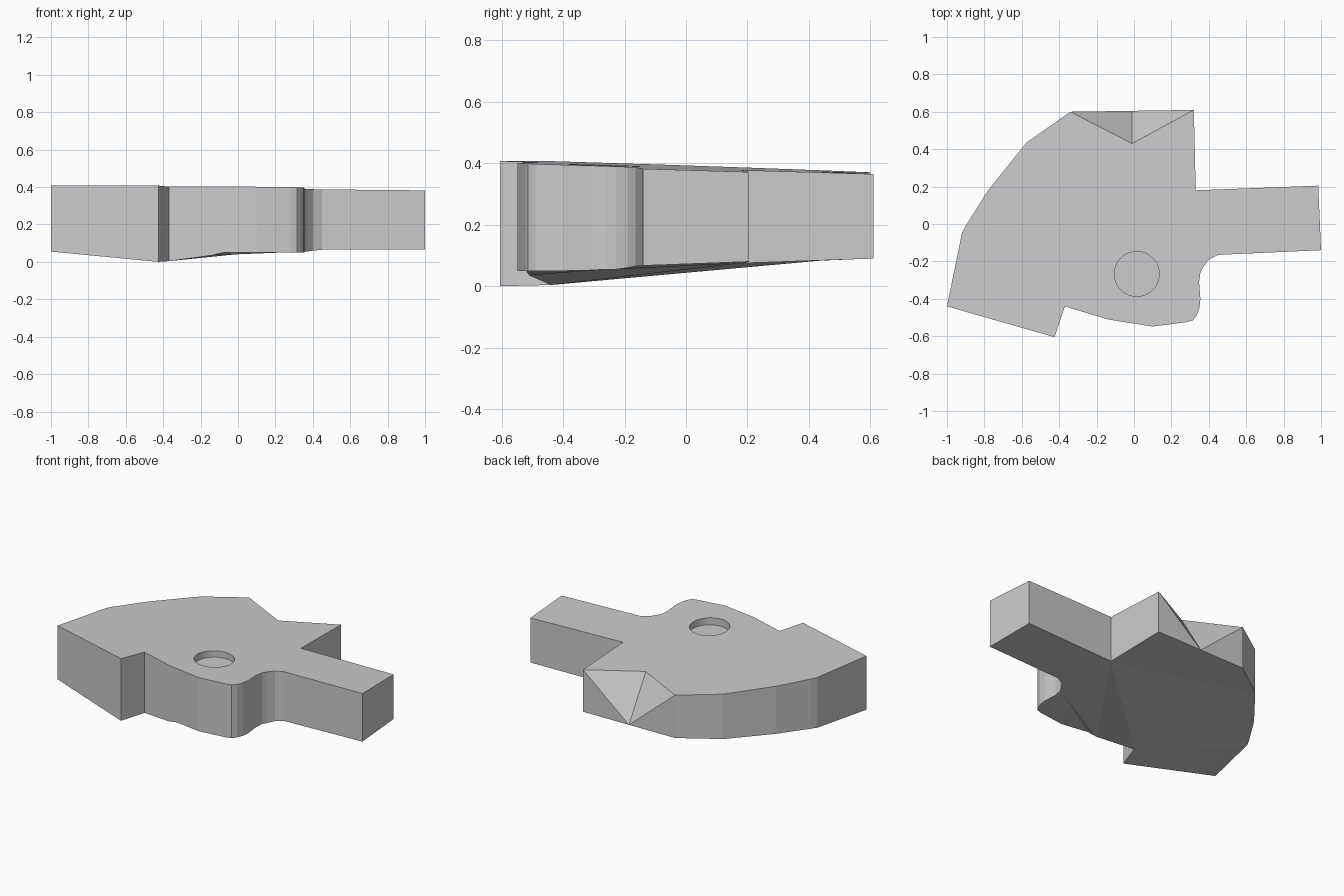
import bpy
import bmesh

default_cube = bpy.data.objects.get("Cube")
if default_cube:
    bpy.data.objects.remove(default_cube, do_unlink=True)

# Single plain grey for the whole part
grey = bpy.data.materials.new("plain grey")
grey.use_nodes = True
grey_value = (0.6, 0.6, 0.6, 1)
grey.diffuse_color = grey_value
grey.node_tree.nodes["Principled BSDF"].inputs["Base Color"].default_value = grey_value


def top_height(x, y):
    """Gently tilted plane of the upper surface."""
    return 0.386 - 0.03 * y - 0.008 * x


def mesh_object(name, bm):
    mesh = bpy.data.meshes.new(name)
    bm.to_mesh(mesh)
    bm.free()
    obj = bpy.data.objects.new(name, mesh)
    bpy.context.collection.objects.link(obj)
    mesh.materials.append(grey)
    return obj


# Outline of the plate: x, y and height of the underside
arm = [(.33, .18, .075), (.985, .205, .08), (1, -.14, .067), (.45, -.165, .065)]
neck = [(.4, -.19, .06), (.37, -.23, .055), (.355, -.26, .055), (.348, -.31, .052)]
nose = [(.355, -.4, .05), (.35, -.45, .05), (.335, -.49, .05), (.315, -.515, .05),
        (.28, -.525, .05), (.1, -.548, .05), (-.08, -.52, .05), (-.14, -.51, .035)]
shoulder = [(-.37, -.44, .004), (-.425, -.605, 0), (-1, -.44, .055)]
curve = [(-.92, -.05, .065), (-.9, -.01, .068), (-.78, .18, .075), (-.575, .435, .083)]
back = [(-.34, .6, .09), (-.01, .605, .09), (.32, .61, .09)]
outline = arm + neck + nose + shoulder + curve + back
notch = len(outline) - 2

# The top follows the outline, pulled inward at the back notch
bm = bmesh.new()
lower = [bm.verts.new(p) for p in outline]
upper = []
for i, (x, y, z) in enumerate(outline):
    if i == notch:
        y = 0.43
    upper.append(bm.verts.new((x, y, top_height(x, y))))
bm.faces.new(lower)
bm.faces.new(upper)

# Side walls, with sloping triangles beside the notch
for i in range(len(outline)):
    j = (i + 1) % len(outline)
    if j == notch:
        bm.faces.new((lower[i], lower[j], upper[i]))
        bm.faces.new((lower[j], upper[j], upper[i]))
    elif i == notch:
        bm.faces.new((lower[i], lower[j], upper[j]))
        bm.faces.new((lower[i], upper[j], upper[i]))
    else:
        bm.faces.new((lower[i], lower[j], upper[j], upper[i]))
bmesh.ops.triangulate(bm, faces=bm.faces[:])
bmesh.ops.recalc_face_normals(bm, faces=bm.faces[:])
plate = mesh_object("lever_plate", bm)

# Shallow round recess in the top
bm = bmesh.new()
bmesh.ops.create_cone(bm, cap_ends=True, segments=40, radius1=0.12, radius2=0.12, depth=0.2)
cutter = mesh_object("recess_cutter", bm)
cutter.location = (0.015, -0.267, 0.45)
cutter.hide_render = True

cut = plate.modifiers.new("round recess", 'BOOLEAN')
cut.operation = 'DIFFERENCE'
cut.solver = 'EXACT'
cut.object = cutter
bpy.context.view_layer.objects.active = plate
bpy.context.view_layer.update()
bpy.ops.object.modifier_apply(modifier=cut.name)
bpy.data.objects.remove(cutter, do_unlink=True)
